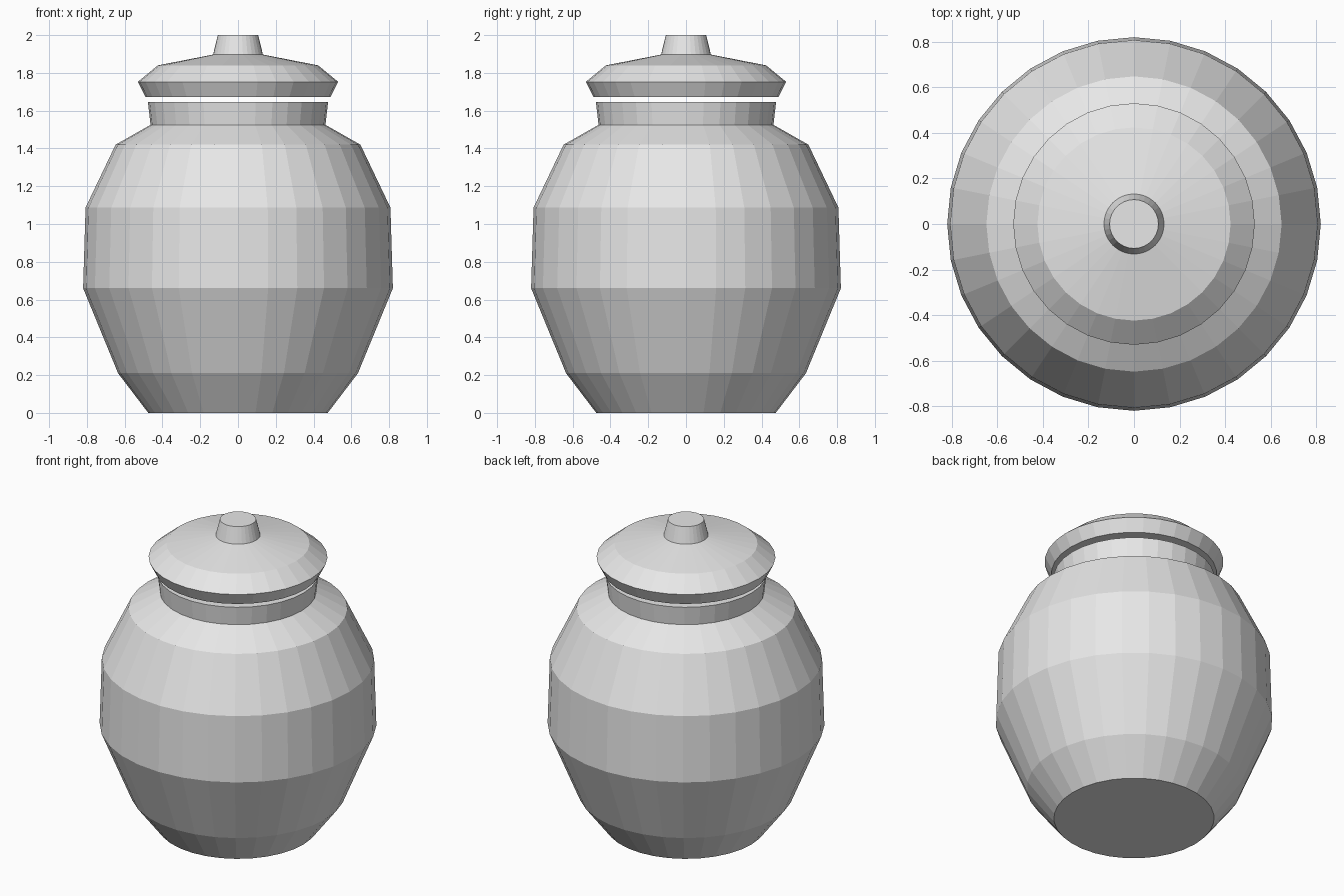
import bpy
import bmesh
from math import cos, sin, tau

SIDES = 32

if "Cube" in bpy.data.objects:
    bpy.data.objects.remove(bpy.data.objects["Cube"], do_unlink=True)

# One plain grey clay colour
clay = bpy.data.materials.new("grey_clay")
clay.use_nodes = True
colour = (0.8, 0.8, 0.8, 1.0)
clay.diffuse_color = colour
clay.node_tree.nodes["Principled BSDF"].inputs["Base Color"].default_value = colour


def lathe(name, profile):
    """Turn a bottom-to-top (radius, height) profile into a closed, flat-faced solid."""
    bm = bmesh.new()
    rings = []
    for radius, height in profile:
        rings.append([bm.verts.new((radius * cos(tau * i / SIDES),
                                    radius * sin(tau * i / SIDES), height))
                      for i in range(SIDES)])
    for low, high in zip(rings, rings[1:]):
        for i in range(SIDES):
            j = (i + 1) % SIDES
            bm.faces.new((low[i], low[j], high[j], high[i]))
    bm.faces.new(list(reversed(rings[0])))
    bm.faces.new(rings[-1])
    bmesh.ops.recalc_face_normals(bm, faces=bm.faces)
    mesh = bpy.data.meshes.new(name)
    bm.to_mesh(mesh)
    bm.free()
    mesh.materials.append(clay)
    obj = bpy.data.objects.new(name, mesh)
    bpy.context.collection.objects.link(obj)
    return obj


# Jar: foot, belly, shoulder and flared neck
lathe("jar_body", [(0.475, 0), (0.635, 0.21), (0.82, 0.66), (0.807, 1.087),
                   (0.648, 1.42), (0.463, 1.525), (0.477, 1.645)])

# Lid floating just above the neck, with its tapered knob
lathe("lid", [(0.49, 1.673), (0.53, 1.753), (0.424, 1.84),
              (0.132, 1.897), (0.107, 2.0)])
